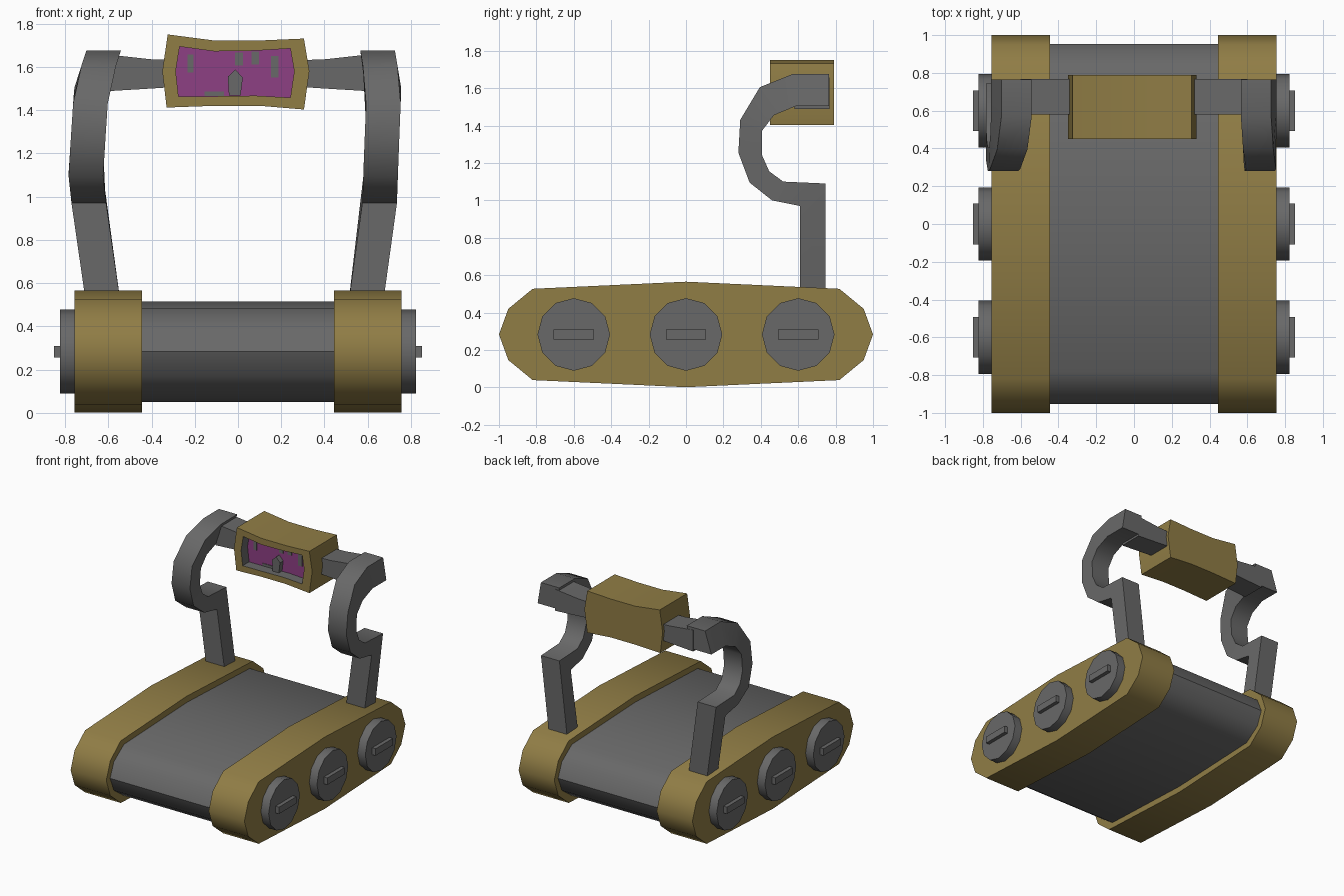
import bpy, bmesh, math

cube = bpy.data.objects.get("Cube")
if cube:
    bpy.data.objects.remove(cube, do_unlink=True)


def material(name, rgb):
    m = bpy.data.materials.new(name)
    m.use_nodes = True
    m.diffuse_color = (*rgb, 1)
    m.node_tree.nodes["Principled BSDF"].inputs["Base Color"].default_value = (*rgb, 1)
    return m


GREY = material("dark grey", (0.14, 0.14, 0.14))
GOLD = material("dull gold", (0.28, 0.205, 0.06))
PURPLE = material("screen purple", (0.27, 0.05, 0.23))


def loft(name, rings, mats, band_mats=None, end_mat=0):
    """Skin a chain of equal-sized rings and cap both ends."""
    bm = bmesh.new()
    loops = [[bm.verts.new(p) for p in ring] for ring in rings]
    n = len(loops[0])
    for k, (a, b) in enumerate(zip(loops, loops[1:])):
        for i in range(n):
            j = (i + 1) % n
            f = bm.faces.new((a[i], a[j], b[j], b[i]))
            f.material_index = band_mats[k] if band_mats else 0
    bm.faces.new(loops[0])
    bm.faces.new(loops[-1]).material_index = end_mat
    bmesh.ops.recalc_face_normals(bm, faces=bm.faces)
    me = bpy.data.meshes.new(name)
    bm.to_mesh(me)
    bm.free()
    for m in mats:
        me.materials.append(m)
    ob = bpy.data.objects.new(name, me)
    bpy.context.collection.objects.link(ob)
    bpy.ops.object.select_all(action="DESELECT")
    ob.select_set(True)
    bpy.context.view_layer.objects.active = ob
    bpy.ops.object.shade_smooth_by_angle(angle=math.radians(45))
    return ob


def slab_x(name, yz, x0, x1, mat):
    return loft(name, [[(x, y, z) for y, z in yz] for x in (x0, x1)], [mat])


def slab_y(name, xz, y0, y1, mat):
    return loft(name, [[(x, y, z) for x, z in xz] for y in (y0, y1)], [mat])


def rect(u, v, hu, hv):
    return [(u - hu, v - hv), (u + hu, v - hv), (u + hu, v + hv), (u - hu, v + hv)]


# Base: side rails and walking belt share one outline
MID = 0.283
half = [(1, MID), (0.95, 0.42), (0.82, 0.527), (0, 0.565), (-0.82, 0.527), (-0.95, 0.42)]
rail = half + [(-y, 2 * MID - z) for y, z in half]
belt = [(y * 0.953, MID + (z - MID) * 0.825) for y, z in rail]
slab_x("walking_belt", belt, -0.46, 0.46, GREY)

# Upright shape in side view: (outer point, inner point) pairs
HOOK = [((0.61, 0.5), (0.745, 0.5)), ((0.61, 0.97), (0.745, 1.09)),
        ((0.46, 1.0), (0.52, 1.10)), ((0.34, 1.095), (0.445, 1.155)),
        ((0.28, 1.255), (0.405, 1.245)), ((0.29, 1.43), (0.405, 1.37)),
        ((0.395, 1.605), (0.47, 1.455)), ((0.57, 1.675), (0.59, 1.505)),
        ((0.765, 1.675), (0.765, 1.505))]
# Sideways bow of each upright: (height, centre x)
BOW = {"left": [(0.5, 0.59), (0.97, 0.655), (1.2, 0.663), (1.5, 0.675), (1.68, 0.645)],
       "right": [(0.5, -0.622), (0.97, -0.69), (1.1, -0.704), (1.5, -0.678), (1.68, -0.62)]}


def bow_x(table, z):
    for (z0, x0), (z1, x1) in zip(table, table[1:]):
        if z <= z1:
            return x0 + (x1 - x0) * (z - z0) / (z1 - z0)
    return table[-1][1]


for side, s in (("left", 1), ("right", -1)):
    slab_x(side + "_rail", rail, s * 0.445, s * 0.755, GOLD)

    # Wheel hubs with raised bars
    for place, y in (("front", -0.6), ("middle", 0), ("rear", 0.6)):
        disc = [(y + 0.194 * math.cos(a), MID + 0.194 * math.sin(a))
                for a in (math.tau * i / 12 for i in range(12))]
        slab_x(f"{side}_{place}_hub", disc, s * 0.74, s * 0.822, GREY)
        slab_x(f"{side}_{place}_hub_bar", rect(y, MID, 0.108, 0.027), s * 0.81, s * 0.852, GREY)

    # Hooked upright
    rings = []
    for (yo, zo), (yi, zi) in HOOK:
        xo, xi = bow_x(BOW[side], zo), bow_x(BOW[side], zi)
        w = 0.08
        rings.append([(xo - w, yo, zo), (xo + w, yo, zo), (xi + w, yi, zi), (xi - w, yi, zi)])
    loft(side + "_upright", rings, [GREY])

    # Cross arm from the upright to the console
    arm = [[(s * x, y, z) for y, z in ((0.58, lo), (0.768, lo), (0.768, hi), (0.58, hi))]
           for x, lo, hi in ((0.25, 1.51, 1.63), (0.4, 1.5, 1.635), (0.6, 1.488, 1.657))]
    loft(side + "_cross_arm", arm, [GREY])

# Console: bowed frame with a recessed screen
frame = [(-0.325, 1.75), (-0.11, 1.722), (0.1, 1.722), (0.305, 1.731), (0.33, 1.58),
         (0.305, 1.403), (0.1, 1.42), (-0.11, 1.42), (-0.33, 1.412), (-0.35, 1.58)]
opening = [(-0.27, 1.694), (-0.11, 1.672), (0.08, 1.675), (0.242, 1.685), (0.26, 1.58),
           (0.242, 1.458), (0.08, 1.467), (-0.11, 1.464), (-0.275, 1.463), (-0.288, 1.58)]
FRONT, BACK, SCREEN = 0.45, 0.79, 0.53
loft("console",
     [[(x, y, z) for x, z in outline] for outline, y in
      ((frame, BACK), (frame, FRONT), (opening, FRONT), (opening, SCREEN))],
     [GOLD, GREY, PURPLE], band_mats=[0, 0, 1], end_mat=2)

# Screen marks and pointer
for i, (x, z, w, h) in enumerate([(-0.22, 1.615, 0.014, 0.042), (0.005, 1.637, 0.018, 0.03),
                                  (0.08, 1.642, 0.018, 0.03), (0.17, 1.6, 0.018, 0.05),
                                  (-0.11, 1.476, 0.045, 0.01)]):
    slab_y(f"screen_mark_{i + 1}", rect(x, z, w, h), SCREEN - 0.004, SCREEN + 0.002, GREY)
pointer = [(-0.042, 1.468), (0.012, 1.468), (0.022, 1.55), (-0.012, 1.588), (-0.047, 1.555)]
slab_y("screen_pointer", pointer, SCREEN - 0.04, SCREEN + 0.01, GREY)
